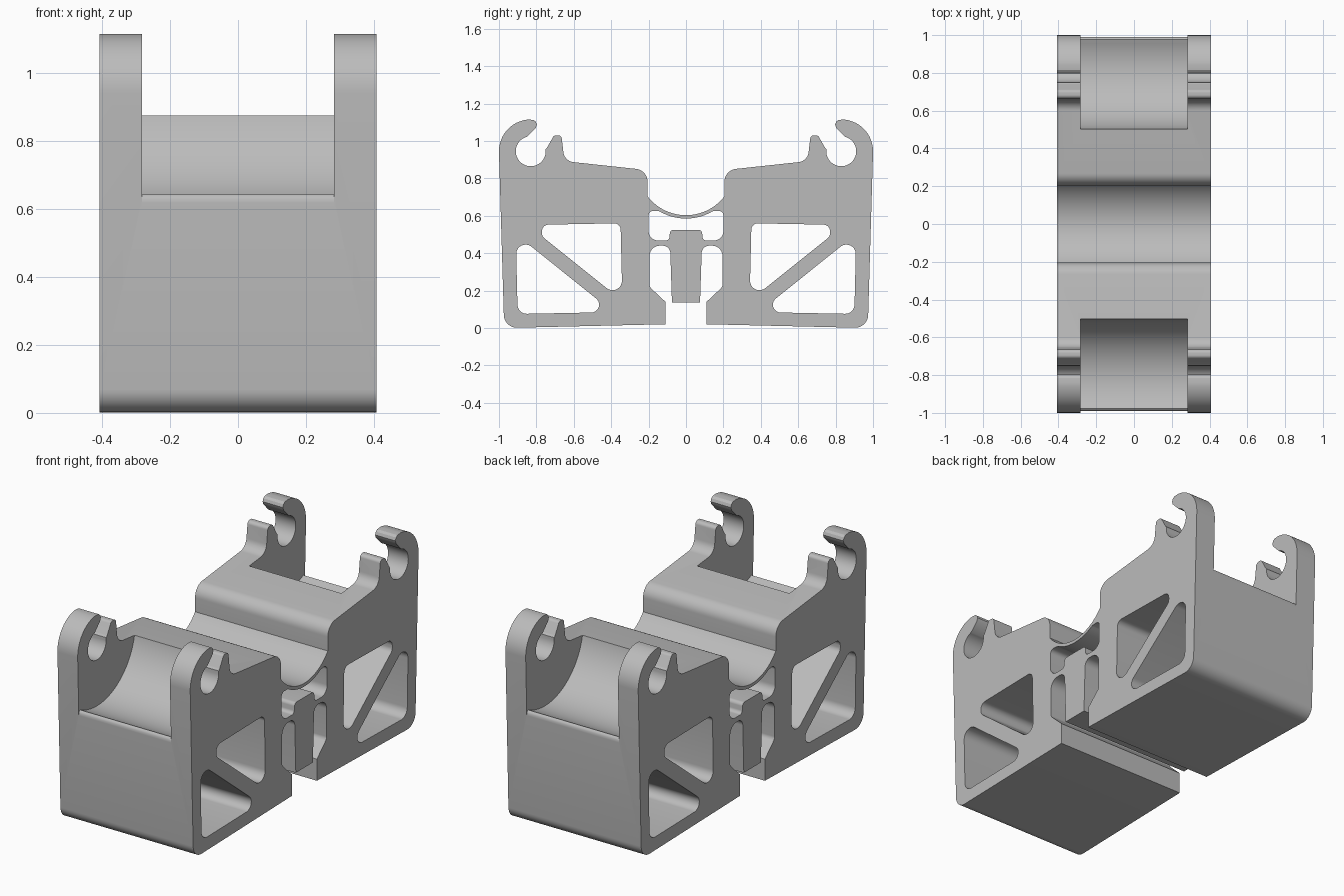
import bpy
import bmesh
from math import sin, cos, tan, radians, sqrt
from mathutils import Matrix, Vector

cube = bpy.data.objects.get("Cube")
if cube:
    bpy.data.objects.remove(cube, do_unlink=True)

HALF_WIDTH = 0.407
PIN = (0.83, 0.945)       # centre of the pin seat in each hook
# sketch plane (u, v, depth) -> (y, z, x)
TO_WORLD = Matrix(((0, 0, 1, 0), (1, 0, 0, 0), (0, 1, 0, 0), (0, 0, 0, 1)))


def arc(centre, radius, start, end, steps):
    """Points on an arc, angles in degrees."""
    angles = [radians(start + (end - start) * i / steps) for i in range(steps + 1)]
    return [(centre[0] + radius * cos(a), centre[1] + radius * sin(a)) for a in angles]


def rounded(corners, closed=False, steps=10):
    """Turn (y, z, radius) corners into a path with filleted corners."""
    out, n = [], len(corners)
    for i, c in enumerate(corners):
        p = Vector(c[:2])
        r = c[2] if len(c) > 2 else 0
        if r == 0 or (not closed and i in (0, n - 1)):
            out.append(tuple(p))
            continue
        a = (Vector(corners[i - 1][:2]) - p).normalized()
        b = (Vector(corners[(i + 1) % n][:2]) - p).normalized()
        half = a.angle(b) / 2
        start = p + a * (r / tan(half))
        centre = p + (a + b).normalized() * (r / sin(half))
        v0 = start - centre
        v1 = p + b * (r / tan(half)) - centre
        sweep = v0.angle_signed(v1)
        for k in range(steps + 1):
            out.append(tuple(centre + Matrix.Rotation(-sweep * k / steps, 2) @ v0))
    return out


def flip(path):
    return [(-y, z) for y, z in reversed(path)]


def extrude(name, loops, half_width):
    """Filled sketch, inner loops becoming holes, extruded along x."""
    curve = bpy.data.curves.new(name + "_sketch", "CURVE")
    curve.dimensions = "2D"
    curve.fill_mode = "BOTH"
    curve.extrude = half_width
    for loop in loops:
        spline = curve.splines.new("POLY")
        spline.points.add(len(loop) - 1)
        for point, (u, v) in zip(spline.points, loop):
            point.co = (u, v, 0, 1)
        spline.use_cyclic_u = True
    sketch = bpy.data.objects.new(name + "_sketch", curve)
    bpy.context.collection.objects.link(sketch)
    graph = bpy.context.evaluated_depsgraph_get()
    mesh = bpy.data.meshes.new_from_object(sketch.evaluated_get(graph))
    bpy.data.objects.remove(sketch, do_unlink=True)
    bpy.data.curves.remove(curve)
    mesh.transform(TO_WORLD)
    bm = bmesh.new()
    bm.from_mesh(mesh)
    bmesh.ops.remove_doubles(bm, verts=bm.verts, dist=0.0005)
    bmesh.ops.recalc_face_normals(bm, faces=bm.faces)
    bm.to_mesh(mesh)
    bm.free()
    mesh.name = name
    obj = bpy.data.objects.new(name, mesh)
    bpy.context.collection.objects.link(obj)
    return obj


# Outer outline, one half: spring button, slit, foot and outer wall
half = rounded([(0.075, 0.135), (0.085, 0.44, 0.04), (0.195, 0.44, 0.055),
                (0.195, 0.22, 0.03), (0.11, 0.14), (0.11, 0.02),
                (0.972, 0.0, 0.07), (1.0, 0.94)])
# Hook, its tip and the round pin seat
half += arc(PIN, 0.17, 2, 86, 18)
half += [(0.815, 1.112), (0.803, 1.103), (0.797, 1.087), (0.803, 1.07)]
half += arc(PIN, 0.08, 76, -175, 36)
# Catch bump, sloping top and shoulder
half += rounded([(0.75, 0.957), (0.742, 0.966, 0.01), (0.706, 1.03, 0.02),
                 (0.666, 1.03, 0.02), (0.65, 0.892, 0.06),
                 (0.205, 0.844, 0.07), (0.205, 0.703)])
# Valley between the two halves
half += arc((0, 0.863), 0.26, -40, -90, 16)
outline = half + flip(half)[1:]

# Opening above the spring button, below the thin valley band
gap = rounded([(0, 0.525), (0.085, 0.525, 0.02), (0.09, 0.468, 0.02),
               (0.2, 0.468, 0.05), (0.2, 0.628, 0.025), (0.145, 0.625)])
gap += arc((0, 0.863), 0.278, -60, -90, 12)
gap += flip(gap)[1:-1]

# Triangular windows with a diagonal brace between them
upper_window = rounded([(0.77, 0.552, 0.035), (0.35, 0.56, 0.035),
                        (0.34, 0.146, 0.05), (0.77, 0.49, 0.035)], closed=True)
lower_window = rounded([(0.91, 0.502, 0.05), (0.39, 0.085, 0.042),
                        (0.9, 0.075, 0.05)], closed=True)

body = extrude("cradle_body", [outline, gap, upper_window, lower_window,
                               flip(upper_window), flip(lower_window)], HALF_WIDTH)

# Scooped recesses between the hooks, with a softened outer lip
scoop = arc(PIN, 0.335, 150, 295, 48)
scoop += [(0.978, 0.6435), (0.985, 0.639), (0.99, 0.63), (0.9905, 0.615),
          (1.2, 0.615), (1.2, 1.25), (0.56, 1.25)]
bpy.context.view_layer.objects.active = body
for name, path in (("back_scoop", scoop), ("front_scoop", flip(scoop))):
    cutter = extrude(name, [path], 0.283)
    cutter.hide_render = True
    mod = body.modifiers.new(name, "BOOLEAN")
    mod.operation = "DIFFERENCE"
    mod.solver = "EXACT"
    mod.object = cutter
    bpy.ops.object.modifier_apply(modifier=mod.name)
    bpy.data.objects.remove(cutter, do_unlink=True)

# Plain grey finish
grey = bpy.data.materials.new("plain_grey")
grey.use_nodes = True
colour = (0.5, 0.5, 0.5, 1)
grey.diffuse_color = colour
grey.node_tree.nodes["Principled BSDF"].inputs["Base Color"].default_value = colour
body.data.materials.clear()
body.data.materials.append(grey)
for face in body.data.polygons:
    face.material_index = 0

bpy.ops.object.select_all(action="DESELECT")
body.select_set(True)
bpy.context.view_layer.objects.active = body
bpy.ops.object.shade_smooth_by_angle(angle=radians(30))
